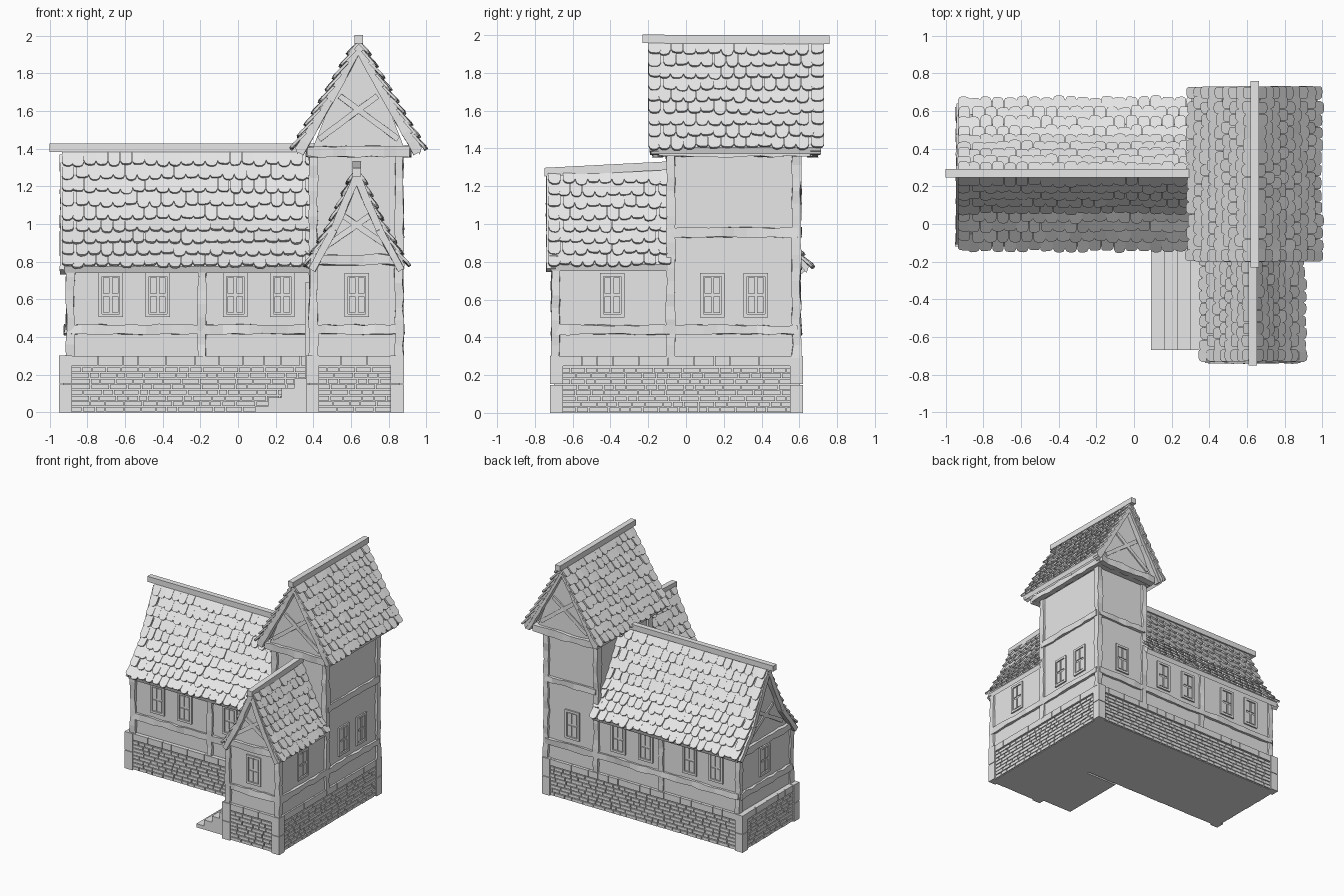
import bpy, bmesh, math, random
from mathutils import Vector

random.seed(4)
if "Cube" in bpy.data.objects:
    bpy.data.objects.remove(bpy.data.objects["Cube"])

GREY = (0.8, 0.8, 0.8, 1)
mat = bpy.data.materials.new("plain grey")
mat.use_nodes = True
mat.diffuse_color = GREY
mat.node_tree.nodes["Principled BSDF"].inputs["Base Color"].default_value = GREY


def finish(name, bm):
    bmesh.ops.recalc_face_normals(bm, faces=bm.faces)
    mesh = bpy.data.meshes.new(name)
    bm.to_mesh(mesh)
    bm.free()
    mesh.materials.append(mat)
    bpy.context.collection.objects.link(bpy.data.objects.new(name, mesh))


def rnd(a):
    return random.uniform(-a, a)


def loft(bm, rings):
    """Closed solid through rings of equally many points."""
    rings = [[bm.verts.new(p) for p in r] for r in rings]
    n = len(rings[0])
    for a, b in zip(rings, rings[1:]):
        for i in range(n):
            bm.faces.new((a[i], a[(i + 1) % n], b[(i + 1) % n], b[i]))
    bm.faces.new(rings[0])
    bm.faces.new(rings[-1])


def box(bm, lo, hi):
    (x0, y0, z0), (x1, y1, z1) = lo, hi
    loft(bm, [[(x0, y0, z), (x1, y0, z), (x1, y1, z), (x0, y1, z)] for z in (z0, z1)])


def beam(bm, a, b, w, t, normal, wobble=0.006):
    """Rough hewn timber from a to b: w across the wall, t out of it."""
    a, b, normal = Vector(a), Vector(b), Vector(normal)
    side = (b - a).cross(normal).normalized()
    steps = max(1, round((b - a).length / 0.07)) if wobble else 1
    rings = []
    for i in range(steps + 1):
        c = a.lerp(b, i / steps)
        rings.append([c + side * (p * w / 2 + rnd(wobble)) + normal * (q * t / 2 + rnd(wobble))
                      for p, q in ((-1, -1), (1, -1), (1, 1), (-1, 1))])
    loft(bm, rings)


class Wall:
    """Vertical wall running along x or y, facing sign on the other axis."""
    def __init__(self, axis, plane, sign, u0, u1):
        self.axis, self.plane, self.sign, self.u0, self.u1 = axis, plane, sign, u0, u1
        self.normal = (0, sign, 0) if axis == "x" else (sign, 0, 0)

    def at(self, u, z, d=0):
        p = self.plane + self.sign * d
        return (u, p, z) if self.axis == "x" else (p, u, z)

    def plate(self, bm, u0, u1, z0, z1, d0, d1):
        a, b = self.at(u0, z0, d0), self.at(u1, z1, d1)
        box(bm, [min(p) for p in zip(a, b)], [max(p) for p in zip(a, b)])


# Upper walls
front = Wall("x", -0.08, -1, -0.9, 0.4)
wing_front = Wall("x", -0.69, -1, 0.4, 0.86)
wing_left = Wall("y", 0.4, -1, -0.69, -0.08)
right = Wall("y", 0.86, 1, -0.69, 0.59)
back = Wall("x", 0.59, 1, -0.9, 0.86)
left = Wall("y", -0.9, -1, -0.08, 0.59)
for name, lo, hi in (("main_walls", (-0.9, -0.08, 0.28), (0.45, 0.59, 0.8)),
                     ("tower_walls", (0.4, -0.08, 0.28), (0.86, 0.59, 1.4)),
                     ("front_wing_walls", (0.4, -0.69, 0.28), (0.86, -0.05, 0.82))):
    bm = bmesh.new()
    box(bm, lo, hi)
    finish(name, bm)

# Stone base: core, courses of bricks, capping blocks and corner blocks
bm = bmesh.new()
box(bm, (-0.93, -0.1, 0), (0.86, 0.6, 0.3))
box(bm, (0.38, -0.7, 0), (0.86, 0, 0.3))
finish("base_core", bm)
base = [Wall("x", -0.1, -1, -0.89, 0.37), Wall("x", -0.7, -1, 0.42, 0.82),
        Wall("y", 0.38, -1, -0.66, -0.1), Wall("y", 0.86, 1, -0.66, 0.56),
        Wall("x", 0.6, 1, -0.89, 0.82), Wall("y", -0.93, -1, -0.06, 0.56)]


def course(bm, wall, z0, z1, shortest, longest, gap, depth):
    u = wall.u0 + gap
    while u < wall.u1 - gap:
        end = min(u + random.uniform(shortest, longest), wall.u1)
        if wall.u1 - end < shortest / 2:
            end = wall.u1
        wall.plate(bm, u, end, z0, z1 - gap, -0.01, depth + rnd(0.002))
        u = end + gap


bricks, caps = bmesh.new(), bmesh.new()
ROWS = 8
for wall in base:
    for i in range(ROWS):
        course(bricks, wall, 0.24 * i / ROWS + 0.004, 0.24 * (i + 1) / ROWS + 0.004, 0.04, 0.1, 0.006, 0.01)
    course(caps, wall, 0.248, 0.304, 0.07, 0.16, 0.004, 0.014)
finish("base_bricks", bricks)
finish("base_capping", caps)

bm = bmesh.new()
for x, y in ((-0.915, -0.085), (-0.915, 0.585), (0.845, 0.585), (0.845, -0.685), (0.395, -0.685)):
    for z0, z1 in ((0, 0.148), (0.152, 0.302)):
        box(bm, (x - 0.035, y - 0.035, z0), (x + 0.035, y + 0.035, z1))
finish("base_corner_blocks", bm)

# Entrance steps and door in the inner corner
bm = bmesh.new()
for i in range(4):
    box(bm, (0.09 + 0.07 * i, -0.67, 0), (0.38, -0.12, 0.03 + 0.05 * i))
finish("entrance_steps", bm)
bm = bmesh.new()
for u in (-0.5, -0.43, -0.36):
    wing_left.plate(bm, u + 0.002, u + 0.068, 0.18, 0.66, -0.01, 0.035)
for u in (-0.53, -0.29):
    wing_left.plate(bm, u, u + 0.03, 0.18, 0.69, -0.01, 0.045)
wing_left.plate(bm, -0.53, -0.26, 0.66, 0.69, -0.01, 0.045)
finish("door", bm)

# Timber posts and rails
bm = bmesh.new()
for x, y, top in ((-0.89, -0.08, 0.79), (-0.89, 0.58, 0.79), (-0.19, -0.08, 0.79), (-0.19, 0.58, 0.79),
                  (0.4, -0.69, 0.82), (0.855, -0.69, 0.82), (0.855, -0.08, 1.38), (0.4, -0.08, 1.38),
                  (0.4, 0.585, 1.38), (0.855, 0.585, 1.38)):
    beam(bm, (x, y, 0.29), (x, y, top), 0.045, 0.045, (0, 1, 0))
finish("wall_posts", bm)
bm = bmesh.new()
for wall in (front, wing_front, wing_left, right, back, left):
    if wall is not wing_left:
        beam(bm, wall.at(wall.u0, 0.44), wall.at(wall.u1, 0.44), 0.05, 0.04, wall.normal)
for a, b, n in (((0.86, -0.08), (0.86, 0.59), (1, 0, 0)), ((0.4, 0.59), (0.86, 0.59), (0, 1, 0))):
    beam(bm, (*a, 0.955), (*b, 0.955), 0.05, 0.04, n)
finish("wall_rails", bm)

# Windows: frame, glazing bars and four raised panes
bm = bmesh.new()
W, Z0, Z1 = 0.065, 0.505, 0.74
for wall, spots in ((front, (-0.675, -0.425, -0.015, 0.235)), (wing_front, (0.63,)),
                    (right, (-0.39, 0.14, 0.37)), (back, (0.62, 0.2, -0.05, -0.45, -0.69)), (left, (0.27,))):
    for u in spots:
        for e in (u - W, u + W - 0.018):
            wall.plate(bm, e, e + 0.018, Z0, Z1, -0.01, 0.012)
        for z in (Z0, Z1 - 0.018):
            wall.plate(bm, u - W + 0.018, u + W - 0.018, z, z + 0.018, -0.01, 0.012)
        for s in (-1, 1):
            for z in (0.53, 0.632):
                wall.plate(bm, *sorted((u + s * 0.006, u + s * 0.041)), z, z + 0.085, -0.01, 0.008)
finish("windows", bm)


# Roofs: slab, overlapping rounded shingles, ridge beam
def roof(name, axis, centre, prof, a0, a1, rows, width):
    def place(a, d, z):
        return Vector((a, centre + d, z) if axis == "x" else (centre + d, a, z))

    along = place(1, 0, 0) - place(0, 0, 0)
    slab, tiles = bmesh.new(), bmesh.new()
    for side in (-1, 1):
        outline = [(d, z) for d, z in prof] + [(d * 0.97, z - 0.035) for d, z in reversed(prof)]
        loft(slab, [[place(a, side * d, z) for d, z in outline] for a in (a0 + 0.015, a1 - 0.015)])
        lengths = [math.dist(p, q) for p, q in zip(prof, prof[1:])]
        step = sum(lengths) / rows
        count = round((a1 - a0) / width)
        for r in range(rows):
            s, k = r * step, 0
            while k < len(lengths) - 1 and s >= lengths[k]:
                s -= lengths[k]
                k += 1
            (d0, z0), (d1, z1) = prof[k], prof[k + 1]
            up = (place(0, side * d1, z1) - place(0, side * d0, z0)).normalized()
            normal = up.cross(along)
            normal *= 1 if normal.z > 0 else -1
            foot = place(0, side * d0, z0) + up * s
            long = min(step * 1.35, sum(lengths) - r * step)
            w = (a1 - a0) / count
            for c in range(count):
                mid = a0 + w * (c + 0.5) + (w * 0.2 if r % 2 else -w * 0.2) * (0 < c < count - 1)
                h, drop, lift = w * random.uniform(0.46, 0.53), 0.014 + rnd(0.009), 0.022 + rnd(0.005)
                shape = [(-h, long), (-h, 0.01), (-h * 0.75, -drop * 0.6), (-h * 0.3, -drop),
                         (h * 0.3, -drop), (h * 0.75, -drop * 0.6), (h, 0.01), (h, long)]
                tilt = rnd(0.004)
                loft(tiles, [[foot + along * (mid + u) + up * (v + tilt * u / h)
                              + normal * (t + lift * (1 - max(v, 0) / (step * 1.35)))
                              for u, v in shape] for t in (-0.013, 0.001)])
    finish(name + "_slab", slab)
    finish(name + "_shingles", tiles)
    return place, along


def gable(name, place, along, prof, a, sign, sill, brace):
    """End wall under the roof with rakes, crossed braces and a sill beam."""
    bm = bmesh.new()
    low = sill[1]
    pts = [(d * 0.88, z - 0.03) for d, z in prof]
    pts[0] = (sill[0], low)
    outline = pts + [(-d, z) for d, z in pts[-2::-1]]
    loft(bm, [[place(a + t, d, z) for d, z in outline] for t in (0, -0.03 * sign)])
    finish(name + "_wall", bm)
    bm = bmesh.new()
    n = along * sign
    for s in (-1, 1):
        for (d0, z0), (d1, z1) in zip(prof, prof[1:]):
            beam(bm, place(a + 0.015 * sign, s * d0 * 0.93, z0 - 0.03),
                 place(a + 0.015 * sign, s * d1 * 0.93, z1 - 0.03), 0.04, 0.05, n, 0.003)
        if brace:
            (d0, z0), (d1, z1) = brace
            beam(bm, place(a, s * d0, z0), place(a, -s * d1, z1), 0.03, 0.02, n, 0.002)
    beam(bm, place(a, -sill[0] - 0.02, low), place(a, sill[0] + 0.02, low), 0.055, 0.05, n)
    finish(name + "_timbers", bm)


def ridge(name, a, b):
    bm = bmesh.new()
    beam(bm, a, b, 0.045, 0.045, (0, 0, 1), 0)
    finish(name, bm)


main_prof = [(0.385, 0.775), (0.2, 1.0), (0.0, 1.39)]
place, along = roof("main_roof", "x", 0.265, main_prof, -0.935, 0.42, 9, 0.066)
gable("main_gable", place, along, main_prof, -0.905, -1, (0.33, 0.79), ((0.22, 0.86), (0.1, 1.05)))
ridge("main_ridge", (-1, 0.27, 1.405), (0.42, 0.27, 1.405))

wing_prof = [(0.255, 0.785), (0.13, 1.0), (0.0, 1.285)]
place, along = roof("wing_roof", "y", 0.63, wing_prof, -0.73, -0.08, 8, 0.066)
gable("wing_gable", place, along, wing_prof, -0.7, -1, (0.225, 0.81), ((0.18, 0.87), (0.08, 1.05)))
ridge("wing_ridge", (0.63, -0.75, 1.275), (0.63, -0.07, 1.31))

tower_prof = [(0.335, 1.405), (0.165, 1.685), (0.0, 1.965)]
place, along = roof("tower_roof", "y", 0.64, tower_prof, -0.2, 0.73, 9, 0.068)
for tag, a, s in (("front", -0.15, -1), ("back", 0.67, 1)):
    gable("tower_gable_" + tag, place, along, tower_prof, a, s, (0.25, 1.385), ((0.21, 1.45), (0.1, 1.68)))
ridge("tower_ridge", (0.64, -0.23, 1.98), (0.64, 0.76, 1.975))
bm = bmesh.new()
box(bm, (0.38, -0.15, 1.365), (0.9, 0.67, 1.41))
for x in (0.385, 0.895):
    beam(bm, (x, -0.15, 1.38), (x, 0.67, 1.38), 0.045, 0.045, (1, 0, 0))
finish("tower_roof_plate", bm)
